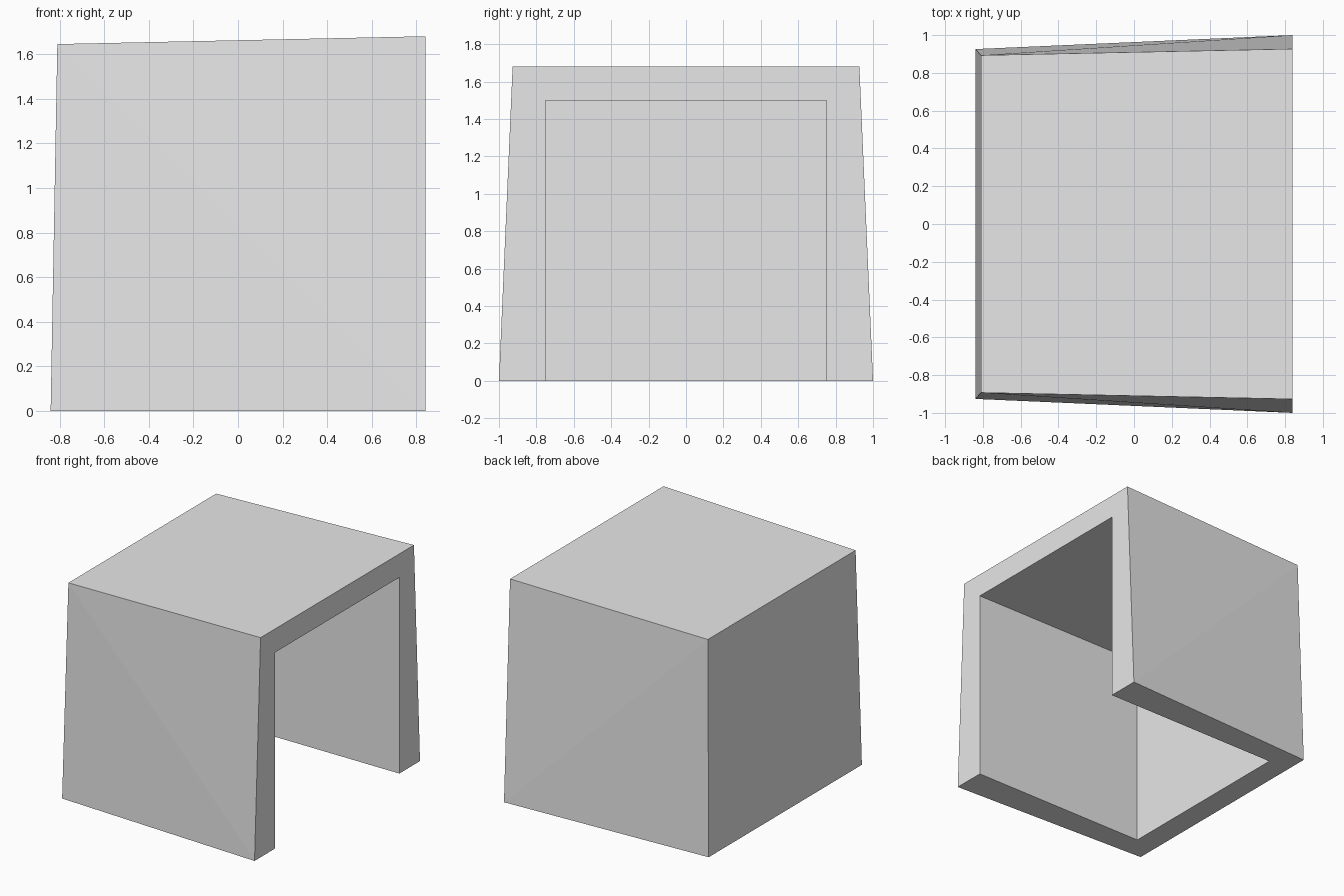
import bpy
import bmesh

default_cube = bpy.data.objects.get("Cube")
if default_cube:
    bpy.data.objects.remove(default_cube)

# Plain grey material
grey = bpy.data.materials.new("light grey")
grey.use_nodes = True
colour = (0.8, 0.8, 0.8, 1)
grey.diffuse_color = colour
grey.node_tree.nodes["Principled BSDF"].inputs["Base Color"].default_value = colour


def mesh_object(name, bm):
    bmesh.ops.recalc_face_normals(bm, faces=bm.faces)
    mesh = bpy.data.meshes.new(name)
    bm.to_mesh(mesh)
    bm.free()
    mesh.materials.append(grey)
    obj = bpy.data.objects.new(name, mesh)
    bpy.context.collection.objects.link(obj)
    return obj


# Tapered outer block, from half widths at each end, bottom and top
bm = bmesh.new()


def ring(x, half_width, z):
    return [bm.verts.new((x, side * half_width, z)) for side in (-1, 1)]


bl = ring(-0.84, 0.926, 0)
br = ring(0.84, 1.0, 0)
tl = ring(-0.81, 0.893, 1.645)
tr = ring(0.84, 0.927, 1.68)
for a, b in ((bl, br), (br, tr), (tr, tl), (tl, bl)):
    bm.faces.new((a[0], b[0], b[1], a[1]))
# Each twisted side folds along one diagonal
for s in (0, 1):
    bm.faces.new((bl[s], br[s], tl[s]))
    bm.faces.new((br[s], tr[s], tl[s]))
shell = mesh_object("open_shell", bm)

# Straight-sided hollow, open at the bottom and at the +x end
bm = bmesh.new()
bmesh.ops.create_cube(bm, size=1)
low, high = (-0.66, -0.75, -0.5), (1.5, 0.75, 1.5)
for v in bm.verts:
    v.co = [high[i] if v.co[i] > 0 else low[i] for i in range(3)]
cutter = mesh_object("hollow_cutter", bm)
cutter.hide_render = True

cut = shell.modifiers.new("hollow", 'BOOLEAN')
cut.operation = 'DIFFERENCE'
cut.solver = 'EXACT'
cut.object = cutter

# Apply the cut and discard the helper
bpy.context.view_layer.update()
evaluated = shell.evaluated_get(bpy.context.evaluated_depsgraph_get())
hollowed = bpy.data.meshes.new_from_object(evaluated)
shell.modifiers.clear()
shell.data = hollowed
bpy.data.objects.remove(cutter)
